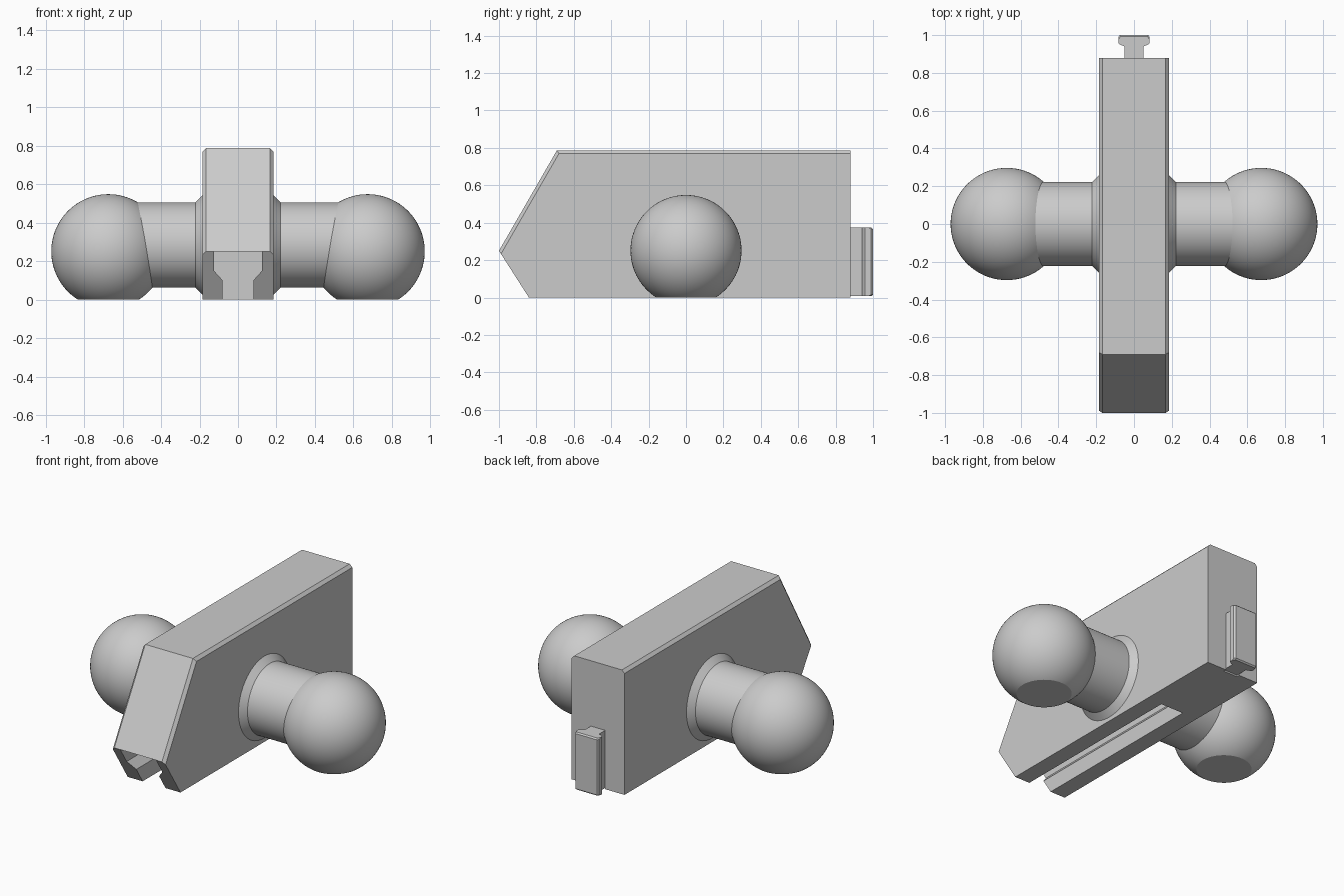
import bpy, bmesh
from math import radians
from mathutils import Matrix, Vector

cube = bpy.data.objects.get("Cube")
if cube:
    bpy.data.objects.remove(cube)

grey = bpy.data.materials.new("plain grey")
grey.use_nodes = True
colour = (0.6, 0.6, 0.6, 1)
grey.diffuse_color = colour
grey.node_tree.nodes["Principled BSDF"].inputs["Base Color"].default_value = colour


def finish(name, bm, smooth=False):
    bmesh.ops.recalc_face_normals(bm, faces=bm.faces[:])
    mesh = bpy.data.meshes.new(name)
    bm.to_mesh(mesh)
    bm.free()
    mesh.materials.append(grey)
    ob = bpy.data.objects.new(name, mesh)
    bpy.context.collection.objects.link(ob)
    if smooth:
        bpy.ops.object.select_all(action="DESELECT")
        ob.select_set(True)
        bpy.context.view_layer.objects.active = ob
        bpy.ops.object.shade_smooth_by_angle(angle=radians(30))
    return ob


def prism(points, direction):
    """Extrude a closed outline of 3D points."""
    bm = bmesh.new()
    face = bm.faces.new([bm.verts.new(p) for p in points])
    out = bmesh.ops.extrude_face_region(bm, geom=[face])
    moved = [g for g in out["geom"] if isinstance(g, bmesh.types.BMVert)]
    bmesh.ops.translate(bm, verts=moved, vec=direction)
    return bm


def mirrored(half):
    return half + [(-x, z) for x, z in reversed(half)]


def cut(ob, cutter):
    mod = ob.modifiers.new("cut", "BOOLEAN")
    mod.operation = "DIFFERENCE"
    mod.solver = "EXACT"
    mod.object = cutter
    cutter.hide_render = True
    bpy.context.view_layer.objects.active = ob
    bpy.ops.object.modifier_apply(modifier=mod.name)
    bpy.data.objects.remove(cutter)


# Body: side profile with chamfered top and slope edges
W = 0.185
side = [(-1, 0.25), (-0.69, 0.787), (0.88, 0.787), (0.88, 0), (-0.84, 0)]
bm = prism([(-W, y, z) for y, z in side], (2 * W, 0, 0))
rims = [e for e in bm.edges
        if abs(e.verts[0].co.x - e.verts[1].co.x) < 0.01
        and min(v.co.z for v in e.verts) > 0.2]
bmesh.ops.bevel(bm, geom=rims, offset=0.018, segments=1, affect="EDGES")
body = finish("body", bm)

# Slot under the nose, open at the front and bottom
slot = mirrored([(0.08, -0.1), (0.08, 0.1), (0.125, 0.15), (0.125, 0.25)])
cut(body, finish("slot_cutter", prism([(x, -1.2, z) for x, z in slot], (0, 1.54, 0))))

# Small notch below the rear rail
notch = mirrored([(0.05, -0.1), (0.05, 0.01)])
cut(body, finish("notch_cutter", prism([(x, 0.86, z) for x, z in notch], (0, 0.1, 0))))

# Rear T rail
tee = mirrored([(0.05, 0.87), (0.05, 0.94), (0.075, 0.95), (0.083, 0.957),
                (0.083, 0.99), (0.075, 1.0)])
bm = prism([(x, y, 0.008) for x, y in tee], (0, 0, 0.365))
head_ends = [e for e in bm.edges
             if all(v.co.y > 0.99 for v in e.verts)
             and abs(e.verts[0].co.z - e.verts[1].co.z) < 0.01]
bmesh.ops.bevel(bm, geom=head_ends, offset=0.008, segments=1, affect="EDGES")
finish("rear_rail", bm)


def round_part(name, sign, x0, x1, r0, r1):
    """Cone or cylinder along x between two stations."""
    bm = bmesh.new()
    place = (Matrix.Translation((sign * (x0 + x1) / 2, 0, 0.284))
             @ Matrix.Rotation(sign * radians(90), 4, "Y"))
    bmesh.ops.create_cone(bm, cap_ends=True, segments=96, radius1=r0, radius2=r1,
                          depth=x1 - x0, matrix=place)
    finish(name, bm, True)


# Collar, shaft and flat-bottomed ball on each side
for label, sign in (("left", 1), ("right", -1)):
    round_part(label + "_collar", sign, W - 0.003, 0.222, 0.262, 0.222)
    round_part(label + "_shaft", sign, 0.21, 0.6, 0.222, 0.222)
    bm = bmesh.new()
    bmesh.ops.create_uvsphere(bm, u_segments=80, v_segments=48, radius=0.297,
                              matrix=Matrix.Translation((sign * 0.674, 0, 0.251)))
    cutting = bmesh.ops.bisect_plane(bm, geom=bm.verts[:] + bm.edges[:] + bm.faces[:],
                                     plane_co=Vector((0, 0, 0)), plane_no=Vector((0, 0, -1)),
                                     clear_outer=True)
    rim = [g for g in cutting["geom_cut"] if isinstance(g, bmesh.types.BMEdge)]
    bmesh.ops.edgeloop_fill(bm, edges=rim)
    finish(label + "_ball", bm, True)
